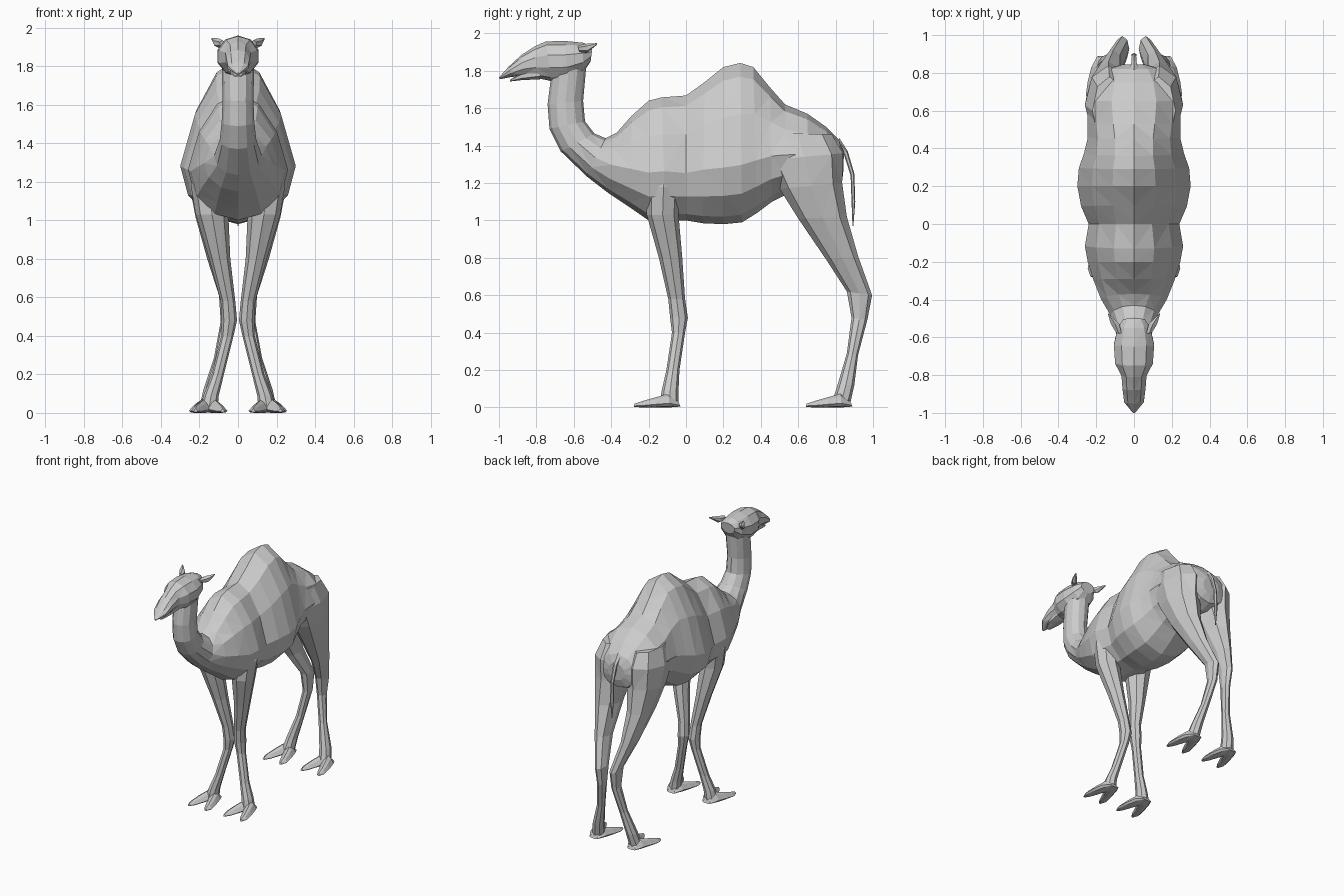
import bpy, bmesh, math
from mathutils import Vector


def loft(name, sections, sides=8, mirror=False):
    """Skin rings; section = (low y, low z, high y, high z, half width, centre x, widest fraction)."""
    bm = bmesh.new()
    rings = []
    for ly, lz, hy, hz, w, cx, e in sections:
        ring = []
        for i in range(sides):
            a = 2 * math.pi * i / sides + math.pi / 2
            s = math.sin(a)
            t = e + (1 - e) * s if s > 0 else e + e * s
            x = cx + w * math.cos(a) * (1 - max(s, 0) * (1 - 2 * e))
            ring.append(bm.verts.new((x, ly + (hy - ly) * t, lz + (hz - lz) * t)))
        rings.append(ring)
    for r, q in zip(rings, rings[1:]):
        for i in range(sides):
            j = (i + 1) % sides
            bm.faces.new((r[i], r[j], q[j], q[i]))
    bm.faces.new(rings[0])
    bm.faces.new(rings[-1])
    bmesh.ops.triangulate(bm, faces=bm.faces[:])
    bmesh.ops.recalc_face_normals(bm, faces=bm.faces[:])
    me = bpy.data.meshes.new(name)
    bm.to_mesh(me)
    bm.free()
    ob = bpy.data.objects.new(name, me)
    bpy.context.collection.objects.link(ob)
    if mirror:
        ob.modifiers.new("mirror", "MIRROR")
    return ob


# Neck and torso as one continuous skin
neck = [
    (-0.72, 1.78, -0.53, 1.86, 0.085, 0.50),
    (-0.74, 1.62, -0.55, 1.64, 0.080, 0.50),
    (-0.73, 1.49, -0.54, 1.53, 0.085, 0.50),
    (-0.67, 1.37, -0.49, 1.465, 0.095, 0.50),
    (-0.53, 1.235, -0.43, 1.44, 0.125, 0.48),
    (-0.42, 1.15, -0.37, 1.47, 0.175, 0.46),
]
torso = [
    (-0.30, 1.07, -0.29, 1.56, 0.215, 0.42),
    (-0.20, 1.00, -0.20, 1.64, 0.245, 0.40),
    (-0.11, 1.00, -0.13, 1.658, 0.260, 0.40),
    (0.00, 1.00, 0.00, 1.668, 0.240, 0.38),
    (0.09, 0.985, 0.10, 1.74, 0.280, 0.38),
    (0.20, 0.98, 0.20, 1.82, 0.300, 0.36),
    (0.30, 0.99, 0.29, 1.842, 0.292, 0.36),
    (0.38, 1.04, 0.36, 1.82, 0.265, 0.36),
    (0.46, 1.10, 0.45, 1.71, 0.245, 0.40),
    (0.54, 1.14, 0.53, 1.62, 0.245, 0.44),
    (0.65, 1.15, 0.65, 1.57, 0.245, 0.48),
    (0.75, 1.15, 0.75, 1.50, 0.215, 0.48),
    (0.82, 1.18, 0.82, 1.43, 0.150, 0.50),
    (0.84, 1.24, 0.845, 1.37, 0.070, 0.50),
]
loft("body", [(a, b, c, d, w, 0, e) for a, b, c, d, w, e in neck + torso], 12)

# Head with tapering muzzle
loft("head", [(a, b, c, d, w, 0, 0.5) for a, b, c, d, w in [
    (-0.995, 1.755, -1.00, 1.765, 0.008),
    (-0.93, 1.768, -0.95, 1.82, 0.055),
    (-0.86, 1.77, -0.88, 1.885, 0.064),
    (-0.79, 1.76, -0.81, 1.93, 0.070),
    (-0.72, 1.745, -0.75, 1.957, 0.105),
    (-0.63, 1.745, -0.65, 1.96, 0.112),
    (-0.55, 1.79, -0.55, 1.95, 0.092),
    (-0.51, 1.85, -0.50, 1.93, 0.060),
]], 10)
loft("lower_jaw", [
    (-0.94, 1.743, -0.94, 1.753, 0.018, 0, 0.5),
    (-0.88, 1.75, -0.88, 1.79, 0.045, 0, 0.5),
    (-0.78, 1.755, -0.78, 1.82, 0.055, 0, 0.5),
], 6)

# Ears pointing back and out
loft("ear", [
    (-0.57, 1.90, -0.58, 1.935, 0.015, 0.080, 0.5),
    (-0.53, 1.895, -0.53, 1.945, 0.026, 0.100, 0.5),
    (-0.475, 1.94, -0.475, 1.948, 0.004, 0.135, 0.5),
], 6, True)

# Legs: shoulder or hip down to ankle
loft("front_leg", [
    (-0.16, 1.35, -0.05, 1.35, 0.07, 0.15, 0.5),
    (-0.21, 1.18, -0.03, 1.18, 0.095, 0.15, 0.5),
    (-0.21, 1.03, -0.04, 1.03, 0.085, 0.135, 0.5),
    (-0.145, 0.80, -0.02, 0.80, 0.055, 0.095, 0.5),
    (-0.095, 0.58, -0.005, 0.58, 0.038, 0.052, 0.5),
    (-0.085, 0.48, 0.01, 0.48, 0.040, 0.045, 0.5),
    (-0.075, 0.40, -0.005, 0.40, 0.032, 0.055, 0.5),
    (-0.105, 0.20, -0.035, 0.20, 0.032, 0.105, 0.5),
    (-0.13, 0.09, -0.04, 0.09, 0.040, 0.140, 0.5),
    (-0.14, 0.03, -0.04, 0.03, 0.045, 0.150, 0.5),
], 8, True)
loft("hind_leg", [
    (0.42, 1.47, 0.78, 1.46, 0.09, 0.13, 0.5),
    (0.42, 1.32, 0.84, 1.36, 0.125, 0.135, 0.5),
    (0.50, 1.17, 0.835, 1.20, 0.118, 0.135, 0.5),
    (0.60, 1.01, 0.86, 1.02, 0.085, 0.135, 0.5),
    (0.75, 0.79, 0.92, 0.81, 0.050, 0.110, 0.5),
    (0.86, 0.62, 0.995, 0.60, 0.037, 0.062, 0.5),
    (0.885, 0.48, 0.97, 0.47, 0.030, 0.060, 0.5),
    (0.86, 0.29, 0.92, 0.28, 0.030, 0.095, 0.5),
    (0.81, 0.12, 0.90, 0.12, 0.040, 0.140, 0.5),
    (0.78, 0.03, 0.88, 0.03, 0.045, 0.155, 0.5),
], 8, True)

# Splayed two-toed feet
for leg, heel, cx in (("front", -0.03, 0.15), ("hind", 0.89, 0.16)):
    for side, out in (("inner", -1), ("outer", 1)):
        loft(f"{leg}_{side}_toe", [
            (heel, 0.005, heel - 0.01, 0.03, 0.025, cx + out * 0.01, 0.3),
            (heel - 0.06, 0.0, heel - 0.06, 0.075, 0.046, cx + out * 0.02, 0.3),
            (heel - 0.14, 0.0, heel - 0.13, 0.055, 0.040, cx + out * 0.045, 0.3),
            (heel - 0.21, 0.0, heel - 0.20, 0.035, 0.030, cx + out * 0.065, 0.3),
            (heel - 0.25, 0.004, heel - 0.245, 0.02, 0.010, cx + out * 0.07, 0.3),
        ], 8, True)

# Thin hanging tail
loft("tail", [
    (0.80, 1.38, 0.82, 1.44, 0.025, 0, 0.5),
    (0.845, 1.35, 0.865, 1.37, 0.016, 0, 0.5),
    (0.88, 1.24, 0.90, 1.25, 0.013, 0, 0.5),
    (0.885, 1.10, 0.905, 1.10, 0.014, 0, 0.5),
    (0.89, 0.97, 0.895, 0.97, 0.003, 0, 0.5),
], 6)
